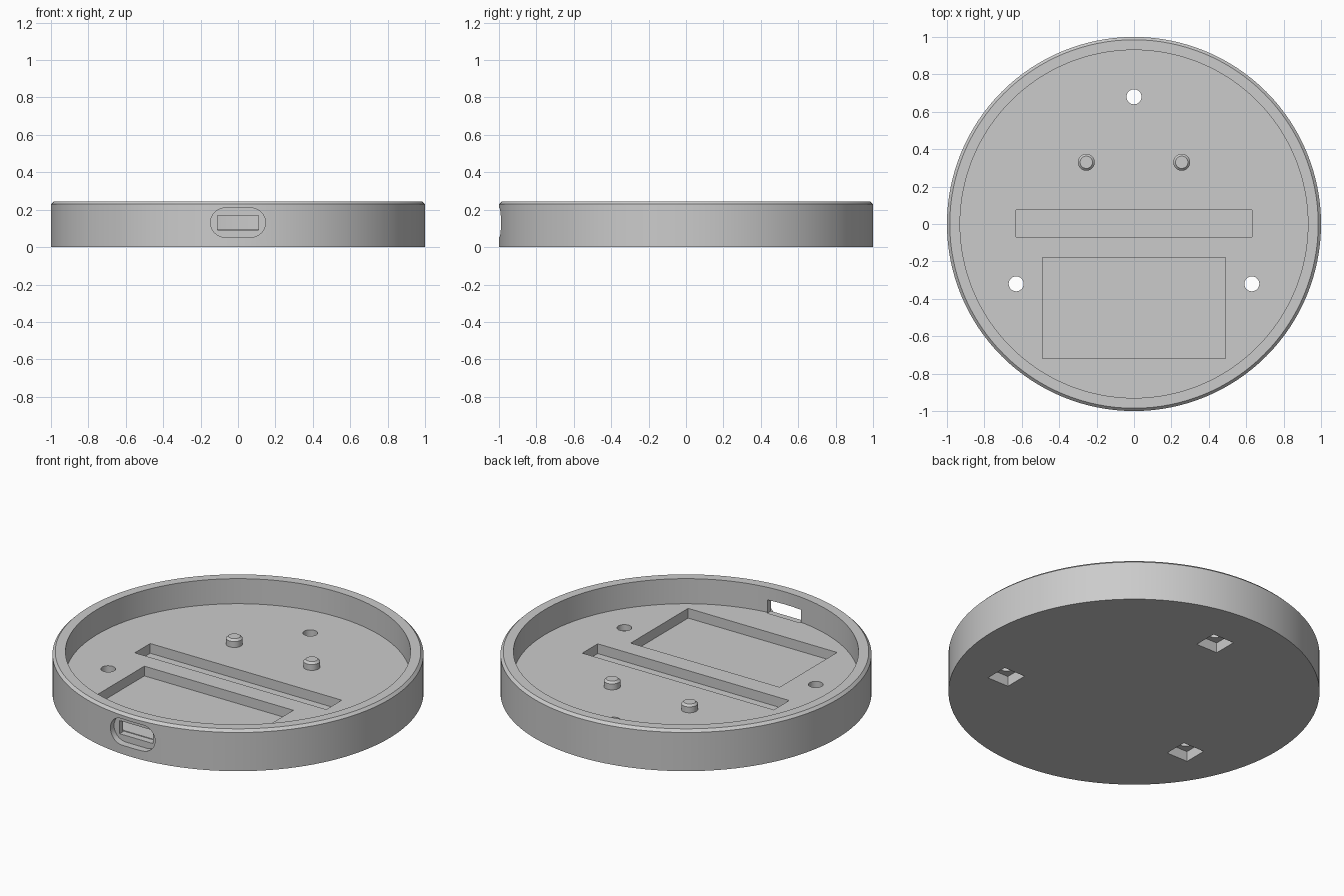
import bpy, bmesh
from math import sin, cos, pi, radians

if "Cube" in bpy.data.objects:
    bpy.data.objects.remove(bpy.data.objects["Cube"], do_unlink=True)

RIM_Z, FLOOR_Z, WALL_R = 0.245, 0.096, 0.93

grey = bpy.data.materials.new("plain grey")
grey.use_nodes = True
COLOUR = (0.6, 0.6, 0.6, 1)
grey.diffuse_color = COLOUR
grey.node_tree.nodes["Principled BSDF"].inputs["Base Color"].default_value = COLOUR


def finish(name, bm):
    """Turn a bmesh into a linked object."""
    bmesh.ops.recalc_face_normals(bm, faces=bm.faces)
    mesh = bpy.data.meshes.new(name)
    bm.to_mesh(mesh)
    bm.free()
    mesh.materials.append(grey)
    obj = bpy.data.objects.new(name, mesh)
    bpy.context.collection.objects.link(obj)
    return obj


def lathe(name, profile, sides, x=0, y=0):
    """Revolve (radius, z) points into a closed solid with flat end caps."""
    bm = bmesh.new()
    rings = [[bm.verts.new((x + r * cos(2 * pi * i / sides), y + r * sin(2 * pi * i / sides), z))
              for i in range(sides)] for r, z in profile]
    for a, b in zip(rings, rings[1:]):
        for i in range(sides):
            j = (i + 1) % sides
            bm.faces.new((a[i], a[j], b[j], b[i]))
    bm.faces.new(rings[0])
    bm.faces.new(rings[-1])
    return finish(name, bm)


def box(name, x0, x1, y0, y1, z0, z1):
    bm = bmesh.new()
    bmesh.ops.create_cube(bm, size=1)
    for v in bm.verts:
        v.co = (x1 if v.co.x > 0 else x0, y1 if v.co.y > 0 else y0, z1 if v.co.z > 0 else z0)
    return finish(name, bm)


def stadium(name, half_width, radius, z, y0, y1, steps=16):
    """Round-ended bar running along y."""
    bm = bmesh.new()
    verts = []
    for side, start in ((1, -pi / 2), (-1, pi / 2)):
        for i in range(steps + 1):
            a = start + pi * i / steps
            verts.append(bm.verts.new((side * (half_width - radius) + radius * cos(a), y0,
                                       z + radius * sin(a))))
    face = bm.faces.new(verts)
    new = bmesh.ops.extrude_face_region(bm, geom=[face])["geom"]
    bmesh.ops.translate(bm, vec=(0, y1 - y0, 0),
                        verts=[g for g in new if isinstance(g, bmesh.types.BMVert)])
    return finish(name, bm)


def activate(obj):
    bpy.ops.object.select_all(action="DESELECT")
    obj.select_set(True)
    bpy.context.view_layer.objects.active = obj


def cut(target, cutter):
    mod = target.modifiers.new("cut", "BOOLEAN")
    mod.operation, mod.solver, mod.object = "DIFFERENCE", "EXACT", cutter
    activate(target)
    bpy.ops.object.modifier_apply(modifier=mod.name)
    bpy.data.objects.remove(cutter, do_unlink=True)


# Round tray with a chamfered rim
tray = lathe("round_tray", [(1, 0), (1, RIM_Z - 0.015), (0.985, RIM_Z),
                            (WALL_R, RIM_Z), (WALL_R, FLOOR_Z)], 128)

# Long slot and wide pocket in the floor
cut(tray, box("slot_cutter", -0.63, 0.63, -0.07, 0.075, 0.038, 0.2))
cut(tray, box("pocket_cutter", -0.49, 0.49, -0.72, -0.18, 0.038, 0.2))

# Screw holes with square nut recesses underneath
for x, y in ((0, 0.68), (0.63, -0.32), (-0.63, -0.32)):
    cut(tray, lathe("hole_cutter", [(0.04, -0.1), (0.04, 0.2)], 32, x, y))
    cut(tray, box("nut_cutter", x - 0.07, x + 0.07, y - 0.07, y + 0.07, -0.1, 0.06))

# Socket opening in the front wall with a round-ended recess
cut(tray, stadium("recess_cutter", 0.147, 0.078, 0.131, -1.1, -0.955))
cut(tray, box("socket_cutter", -0.11, 0.11, -1.1, -0.915, 0.092, 0.17))

# Two locating pegs
parts = [tray]
for side, x in (("left", 0.255), ("right", -0.255)):
    parts.append(lathe(side + "_peg", [(0.045, FLOOR_Z - 0.005), (0.045, FLOOR_Z + 0.035),
                                       (0.033, FLOOR_Z + 0.047)], 32, x, 0.33))

for part in parts:
    activate(part)
    bpy.ops.object.shade_smooth_by_angle(angle=radians(30))
